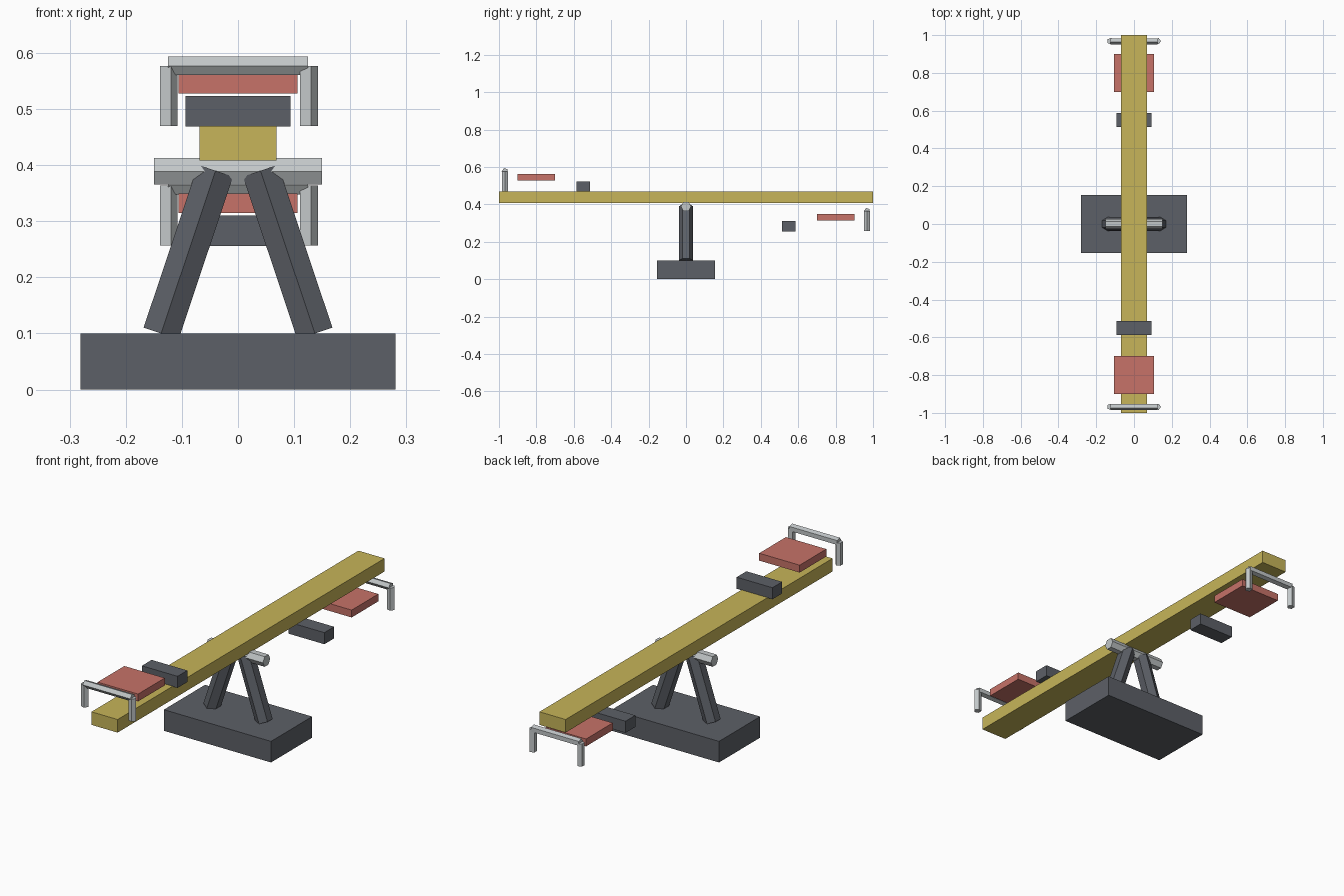
import bpy
import math
from mathutils import Vector

cube = bpy.data.objects.get("Cube")
if cube:
    bpy.data.objects.remove(cube, do_unlink=True)


def material(name, rgb):
    mat = bpy.data.materials.new(name)
    mat.use_nodes = True
    mat.diffuse_color = (*rgb, 1)
    mat.node_tree.nodes["Principled BSDF"].inputs["Base Color"].default_value = (*rgb, 1)
    return mat


DARK = material("dark grey", (0.108, 0.117, 0.135))
YELLOW = material("yellow paint", (0.57, 0.46, 0.10))
RED = material("red seat", (0.57, 0.17, 0.14))
METAL = material("pale metal", (0.54, 0.57, 0.58))


def add_object(name, verts, faces, mat):
    mesh = bpy.data.meshes.new(name)
    mesh.from_pydata(verts, [], faces)
    mesh.materials.append(mat)
    obj = bpy.data.objects.new(name, mesh)
    bpy.context.collection.objects.link(obj)
    return obj


def box(name, centre, size, mat):
    bpy.ops.mesh.primitive_cube_add(size=1, location=centre)
    obj = bpy.context.object
    obj.name = name
    obj.scale = size
    bpy.ops.object.transform_apply(location=False, rotation=False, scale=True)
    obj.data.materials.append(mat)


def rod(name, start, end, radius, sides, corner, mat):
    """Straight prism from start to end with one edge pointing along corner."""
    start, end, u = Vector(start), Vector(end), Vector(corner)
    v = (end - start).normalized().cross(u)
    ring = []
    for i in range(sides):
        a = math.tau * i / sides
        ring.append(radius * (math.cos(a) * u + math.sin(a) * v))
    verts = [start + p for p in ring] + [end + p for p in ring]
    faces = [(i, (i + 1) % sides, sides + (i + 1) % sides, sides + i)
             for i in range(sides)]
    faces += [tuple(reversed(range(sides))), tuple(range(sides, 2 * sides))]
    add_object(name, verts, faces, mat)


FRONT = (0, -1, 0)

# Base, plank and pivot
box("base", (0, 0, 0.05), (0.562, 0.308, 0.1), DARK)
box("plank", (0, 0, 0.439), (0.137, 2, 0.062), YELLOW)
rod("pivot_axle", (-0.15, 0, 0.389), (0.15, 0, 0.389), 0.0277, 6, FRONT, METAL)

# Splayed legs
for side, s in (("left", 1), ("right", -1)):
    rod(side + "_leg", (s * 0.137, 0, 0.1), (s * 0.04, 0, 0.39), 0.038, 6, FRONT, DARK)

# Seat, rest block and handle at each end; the back set hangs lower
for end, s, drop in (("front", -1, 0), ("back", 1, 0.213)):
    box(end + "_seat", (0, s * 0.8, 0.545 - drop), (0.212, 0.2, 0.035), RED)
    box(end + "_rest_block", (0, s * 0.55, 0.496 - drop), (0.187, 0.073, 0.055), DARK)
    y, top = s * 0.968, 0.577 - drop
    rod(end + "_handle_bar", (-0.125, y, top), (0.125, y, top), 0.0175, 5, FRONT, METAL)
    for side, x in (("left", 0.125), ("right", -0.125)):
        rod(end + "_handle_post_" + side, (x, y, 0.47 - drop), (x, y, top),
            0.0175, 5, (1, 0, 0), METAL)
